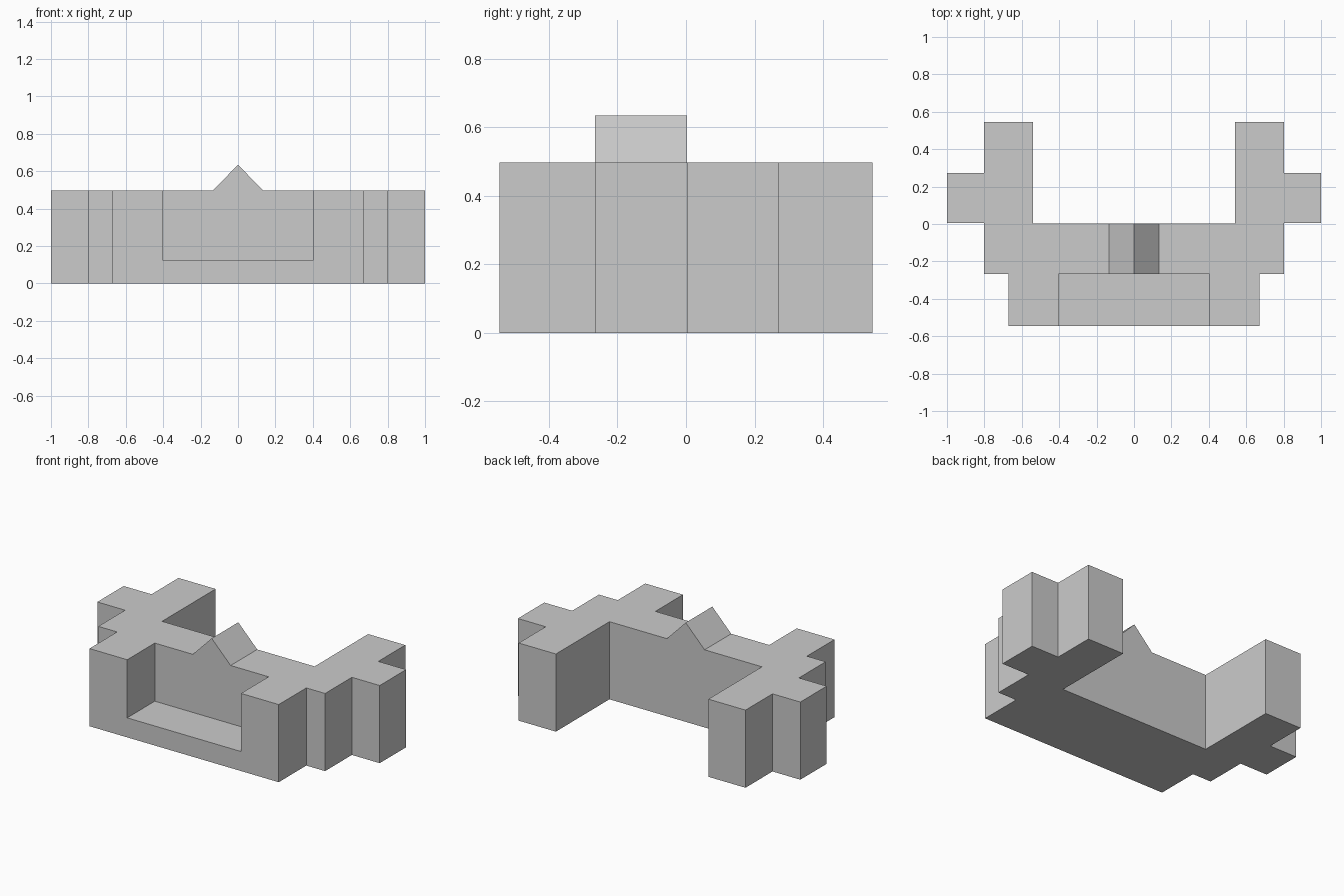
import bpy
import bmesh

if "Cube" in bpy.data.objects:
    bpy.data.objects.remove(bpy.data.objects["Cube"])

H = 0.497        # wall height
BACK = 0.003     # rear face of the middle wall
STEP = -0.266    # front face of the middle wall


def prism(name, points, offset):
    """Extrude a closed 3D profile along an offset vector."""
    bm = bmesh.new()
    face = bm.faces.new([bm.verts.new(p) for p in points])
    ext = bmesh.ops.extrude_face_region(bm, geom=[face])
    verts = [v for v in ext["geom"] if isinstance(v, bmesh.types.BMVert)]
    bmesh.ops.translate(bm, verts=verts, vec=offset)
    bmesh.ops.recalc_face_normals(bm, faces=bm.faces)
    mesh = bpy.data.meshes.new(name)
    bm.to_mesh(mesh)
    bm.free()
    obj = bpy.data.objects.new(name, mesh)
    bpy.context.collection.objects.link(obj)
    return obj


# Body: right half of the plan outline, mirrored to the left
half = [(0.67, -0.545), (0.67, STEP), (0.803, STEP), (0.803, BACK + 0.002),
        (1.0, BACK + 0.002), (1.0, 0.272), (0.803, 0.272), (0.803, 0.545),
        (0.54, 0.545), (0.54, BACK)]
outline = half + [(-x, y) for x, y in reversed(half)]
body = prism("wall_body", [(x, y, 0) for x, y in outline], (0, 0, H))

# Front recess cut down to a low sill
cutter = prism("recess_cutter",
               [(-0.403, -0.7, 0.125), (0.403, -0.7, 0.125),
                (0.403, STEP, 0.125), (-0.403, STEP, 0.125)], (0, 0, 0.7))
cutter.hide_render = True
cut = body.modifiers.new("recess", "BOOLEAN")
cut.operation = "DIFFERENCE"
cut.solver = "EXACT"
cut.object = cutter
bpy.context.view_layer.objects.active = body
bpy.ops.object.modifier_apply(modifier=cut.name)
bpy.data.objects.remove(cutter)

# Triangular ridge on the middle wall
prism("top_ridge", [(-0.134, STEP, H), (0.134, STEP, H), (0, STEP, 0.635)],
      (0, BACK - STEP, 0))
